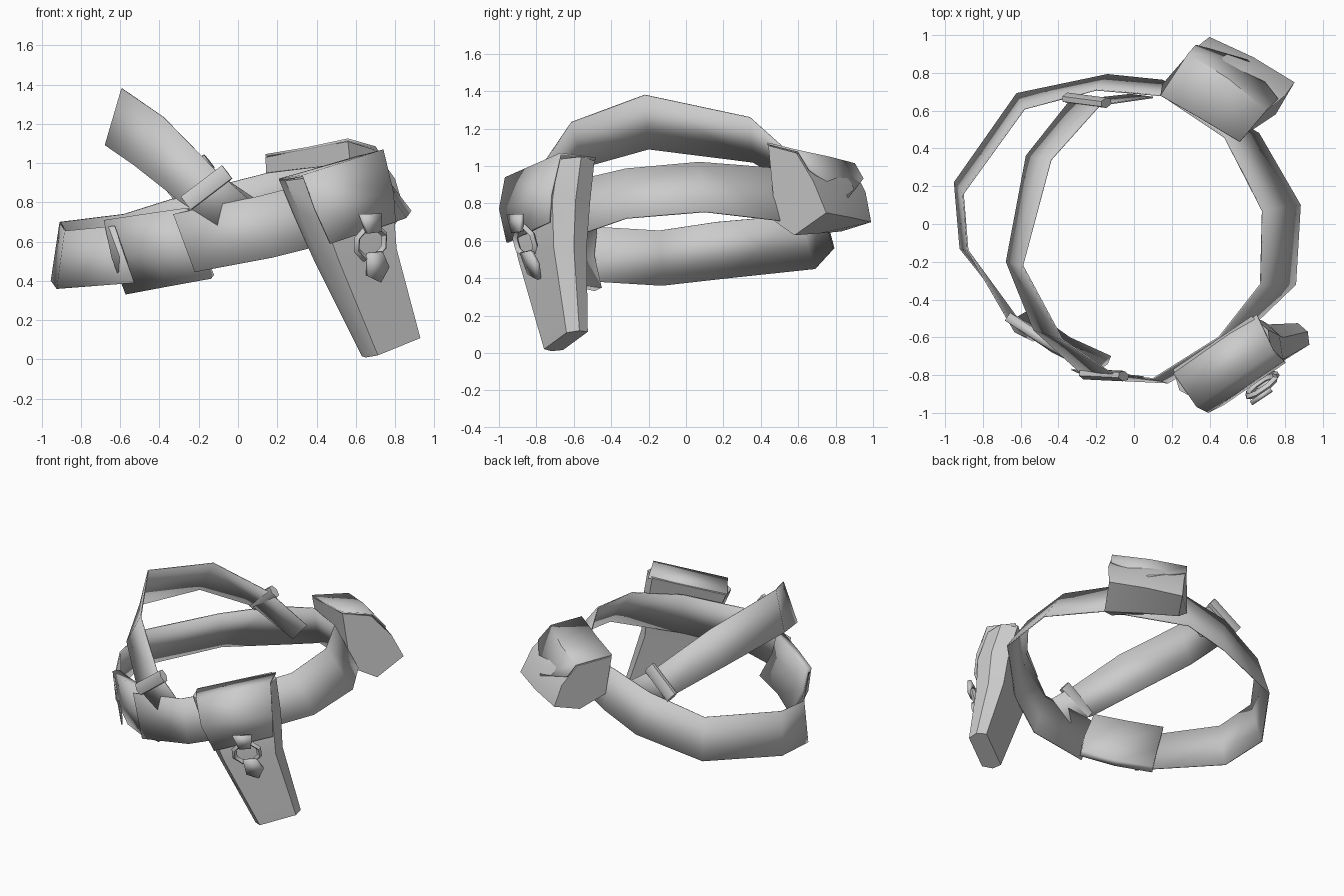
import bpy, bmesh, math
from mathutils import Vector, Matrix


def finish(name, bm, thick=0, angle=40):
    bmesh.ops.recalc_face_normals(bm, faces=bm.faces)
    me = bpy.data.meshes.new(name)
    bm.to_mesh(me)
    bm.free()
    ob = bpy.data.objects.new(name, me)
    bpy.context.collection.objects.link(ob)
    bpy.context.view_layer.objects.active = ob
    ob.select_set(True)
    bpy.ops.object.shade_smooth_by_angle(angle=math.radians(angle))
    ob.select_set(False)
    if thick:
        mod = ob.modifiers.new("thickness", 'SOLIDIFY')
        mod.thickness = thick
        mod.offset = 0
    return ob


def loft(name, rows, closed=False, thick=0, angle=40):
    """Skin between rows of points; closed rows become a capped tube."""
    bm = bmesh.new()
    vs = [[bm.verts.new(p) for p in r] for r in rows]
    n = len(rows[0])
    for a, b in zip(vs, vs[1:]):
        for i in range(n if closed else n - 1):
            j = (i + 1) % n
            bm.faces.new((a[i], a[j], b[j], b[i]))
    if closed:
        bm.faces.new(vs[0])
        bm.faces.new(vs[-1])
    return finish(name, bm, thick, angle)


def frame(x, n):
    """Rotation with local x along x and local z along n."""
    x = Vector(x).normalized()
    n = Vector(n)
    n = (n - x * n.dot(x)).normalized()
    return Matrix((x, n.cross(x), n)).transposed().to_4x4()


# Hip belt: (top edge, bottom edge) pairs running round the body
loft("hip_belt", [
    ((-0.33, -0.77, 0.74), (-0.22, -0.82, 0.445)),
    ((0.10, -0.82, 0.83), (0.18, -0.84, 0.52)),
    ((0.45, -0.60, 0.92), (0.50, -0.66, 0.60)),
    ((0.67, -0.32, 0.985), (0.855, -0.32, 0.72)),
    ((0.68, 0.07, 1.02), (0.88, 0.10, 0.755)),
    ((0.48, 0.46, 0.99), (0.66, 0.48, 0.71)),
    ((0.15, 0.68, 0.95), (0.15, 0.76, 0.66)),
    ((-0.20, 0.71, 0.86), (-0.14, 0.79, 0.56)),
    ((-0.58, 0.61, 0.74), (-0.62, 0.69, 0.45)),
    ((-0.905, 0.16, 0.70), (-0.95, 0.22, 0.40)),
    ((-0.88, -0.14, 0.655), (-0.92, -0.13, 0.36)),
    ((-0.63, -0.57, 0.68), (-0.53, -0.62, 0.39))], thick=0.008)

# Curved plate joining the belt ends
loft("belt_plate", [
    ((-0.67, -0.49, 0.71), (-0.63, -0.51, 0.52), (-0.56, -0.47, 0.34)),
    ((-0.47, -0.62, 0.74), (-0.42, -0.66, 0.56), (-0.35, -0.62, 0.38)),
    ((-0.26, -0.74, 0.77), (-0.20, -0.77, 0.59), (-0.13, -0.72, 0.42))],
    thick=0.05)

# Raised strap on the left, from front buckle to back buckle
loft("shoulder_strap", [
    ((0.05, -0.81, 0.82), (-0.10, -0.80, 0.68)),
    ((-0.12, -0.79, 0.97), (-0.29, -0.78, 0.80)),
    ((-0.38, -0.61, 1.235), (-0.53, -0.56, 0.99)),
    ((-0.59, -0.22, 1.38), (-0.675, -0.20, 1.09)),
    ((-0.44, 0.34, 1.26), (-0.57, 0.36, 1.02)),
    ((-0.18, 0.63, 1.00), (-0.34, 0.65, 0.85)),
    ((0.10, 0.67, 0.81), (-0.02, 0.685, 0.67))], thick=0.008)


def buckle(name, loc, direction, normal):
    # Hexagonal-section bar across the strap
    m = Matrix.Translation(loc) @ frame(direction, normal)
    sec = [(-.042, -.014), (-.042, .014), (0, .028),
           (.042, .014), (.042, -.014), (0, -.028)]
    loft(name, [[m @ Vector((x, a, b)) for a, b in sec]
                for x in (-.132, .132)], True)


buckle("front_buckle", (-0.16, -0.80, 0.875), (.21, -.01, .16), (-.1, -1, .1))
buckle("back_buckle", (-0.25, 0.655, 0.93), (.23, -.03, .18), (0, 1, .2))

# Holster body: rounded flat tube lofted down its length
OUT = Vector((0.55, -0.83, 0))
SEC = [(.06, -.5), (0, 0), (.1, .5), (.9, .5), (1, 0), (.94, -.5)]
levels = [((0.24, -0.88, 0.91), (0.71, -0.56, 1.05), .22),
          ((0.32, -0.88, 0.73), (0.77, -0.59, 0.82), .23),
          ((0.42, -0.84, 0.50), (0.79, -0.60, 0.57), .20),
          ((0.65, -0.72, 0.01), (0.92, -0.57, 0.12), .13)]
loft("holster_body", [[Vector(l).lerp(Vector(r), u) + OUT * (v * t)
                       for u, v in SEC] for l, r, t in levels], True)

# Holster flap folding over the top and down the front
loft("holster_flap", [
    ((0.21, -0.79, 0.915), (0.65, -0.48, 1.04)),
    ((0.33, -0.965, 0.935), (0.74, -0.67, 1.065)),
    ((0.39, -0.995, 0.77), (0.79, -0.72, 0.85)),
    ((0.47, -0.955, 0.59), (0.80, -0.73, 0.70))], thick=0.012)

# Ring and the two tabs fastening the flap
ring_at = Vector((0.675, -0.86, 0.595))
rot = frame((0.80, 0.53, 0.1), OUT + Vector((0, 0, -.25)))
place = Matrix.Translation(ring_at) @ rot
rows = []
for i in range(9):
    a = math.tau * (i + .5) / 8
    rows.append([place @ Vector((math.cos(a) * (.09 + r), math.sin(a) * (.085 + r), h))
                 for r, h in ((.018, 0), (0, .018), (-.018, 0), (0, -.018))])
loft("fastening_ring", rows, True)


def tab(name, pts):
    bm = bmesh.new()
    bm.faces.new([bm.verts.new(place @ Vector(p)) for p in pts])
    finish(name, bm, 0.025)


tab("upper_tab", [(-.08, .16, .005), (.05, .15, .005), (.035, .06, .03), (-.045, .06, .03)])
tab("lower_tab", [(-.03, -.05, .02), (.06, -.05, .02), (.10, -.13, .025),
                  (.06, -.21, .015), (-.02, -.17, .015)])

# Back pouch: end profiles lofted across with a slight bulge in the middle
left = [(0.14, 0.68, 1.03), (0.28, 0.89, 1.00), (0.36, 0.96, 0.86),
        (0.40, 0.99, 0.70), (0.30, 0.83, 0.65), (0.15, 0.74, 0.77)]
right = [(0.56, 0.44, 1.11), (0.69, 0.59, 1.07), (0.80, 0.68, 0.92),
         (0.85, 0.75, 0.75), (0.75, 0.58, 0.63), (0.60, 0.48, 0.70)]
bulge = [0, .01, .035, .015, .01, 0]
mid = [Vector(a).lerp(Vector(b), .5) + Vector((.5, .85, 0)) * k
       for a, b, k in zip(left, right, bulge)]
loft("pouch_body", [left, mid, right], True)

# Pouch flap with a pointed front edge
loft("pouch_flap", [
    ((0.14, 0.68, 1.04), (0.35, 0.56, 1.075), (0.56, 0.435, 1.12)),
    ((0.285, 0.90, 1.01), (0.50, 0.765, 1.045), (0.70, 0.60, 1.08)),
    ((0.325, 0.945, 0.93), (0.60, 0.865, 0.83), (0.76, 0.66, 0.98))],
    thick=0.012)
